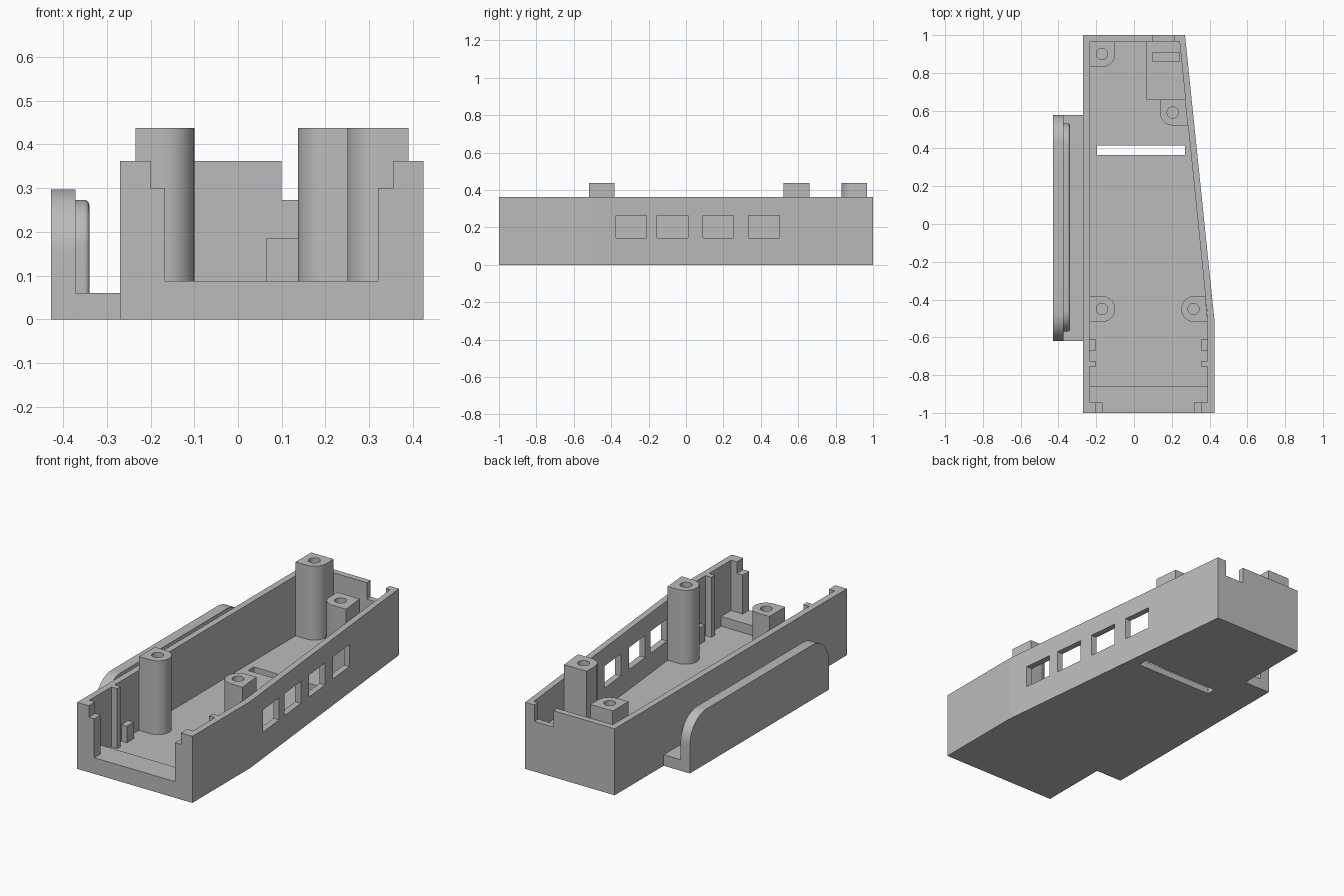
import bpy
import bmesh
from math import pi, cos, sin
from mathutils import Vector

if "Cube" in bpy.data.objects:
    bpy.data.objects.remove(bpy.data.objects["Cube"])

grey = bpy.data.materials.new("plain grey")
grey.use_nodes = True
COLOUR = (0.5, 0.5, 0.5, 1)
grey.diffuse_color = COLOUR
grey.node_tree.nodes["Principled BSDF"].inputs["Base Color"].default_value = COLOUR

TOP, FLOOR, LEDGE, POST_TOP = 0.3625, 0.035, 0.088, 0.4375
LEFT, RIGHT, BACK = -0.235, 0.39, 0.967   # inner wall faces


def inner_x(y):
    """Inner face of the wall that slants towards the back."""
    return RIGHT if y < -0.5 else RIGHT - (y + 0.5) * 0.1015


def prism(name, pts, lo, hi, axis="z"):
    """Extrude a 2D outline: (x, y) along z, or (y, z) along x."""
    place = (lambda a, b, h: (a, b, h)) if axis == "z" else (lambda a, b, h: (h, a, b))
    bm = bmesh.new()
    face = bm.faces.new([bm.verts.new(place(a, b, lo)) for a, b in pts])
    new = bmesh.ops.extrude_face_region(bm, geom=[face])["geom"]
    verts = [v for v in new if isinstance(v, bmesh.types.BMVert)]
    bmesh.ops.translate(bm, verts=verts, vec=Vector(place(0, 0, hi - lo)))
    bmesh.ops.recalc_face_normals(bm, faces=bm.faces)
    mesh = bpy.data.meshes.new(name)
    bm.to_mesh(mesh)
    bm.free()
    mesh.materials.append(grey)
    ob = bpy.data.objects.new(name, mesh)
    bpy.context.collection.objects.link(ob)
    return ob


def box(name, x0, x1, y0, y1, z0, z1):
    return prism(name, [(x0, y0), (x1, y0), (x1, y1), (x0, y1)], z0, z1)


def arc(cx, cy, r, start, end, n=12):
    return [(cx + r * cos(start + (end - start) * i / n),
             cy + r * sin(start + (end - start) * i / n)) for i in range(n + 1)]


def cut(ob, cutters):
    """Subtract the cutters, keep the result and drop the cutters."""
    for c in cutters:
        c.hide_render = True
        mod = ob.modifiers.new("cut", "BOOLEAN")
        mod.operation, mod.solver, mod.object = "DIFFERENCE", "EXACT", c
    graph = bpy.context.evaluated_depsgraph_get()
    mesh = bpy.data.meshes.new_from_object(ob.evaluated_get(graph))
    ob.modifiers.clear()
    ob.data = mesh
    for c in cutters:
        bpy.data.objects.remove(c)


def smooth(ob):
    bpy.ops.object.select_all(action="DESELECT")
    ob.select_set(True)
    bpy.context.view_layer.objects.active = ob
    bpy.ops.object.shade_smooth_by_angle(angle=pi / 6)


# Tray with one slanted side, hollowed and open at the front
tray = prism("tray", [(-0.27, -1), (0.425, -1), (0.425, -0.5), (0.27, 1), (-0.27, 1)], 0, TOP)


def cavity(y0, z0):
    return prism("cavity", [(LEFT, y0), (RIGHT, y0), (RIGHT, -0.5),
                            (inner_x(BACK), BACK), (LEFT, BACK)], z0, 0.6)


cutters = [
    cavity(-0.86, FLOOR),
    cavity(-0.945, LEDGE),
    box("front_opening", -0.167, 0.32, -1.1, -0.9, LEDGE, 0.6),
    box("front_shoulder", -0.2, 0.355, -1.1, -0.9, 0.3, 0.6),
    box("back_notch", 0.1, 0.215, 0.93, 1.1, 0.273, 0.6),
    box("floor_slot", -0.195, 0.27, 0.365, 0.415, -0.1, 0.06),
]
for y in (-0.375, -0.155, 0.09, 0.335):
    cutters.append(box("window", 0.24, 0.5, y, y + 0.165, 0.143, 0.263))
cut(tray, cutters)

# Guide ribs near the front: a tall rib and a short stop on each side
for side, x0, x1 in (("right", LEFT, -0.2), ("left", 0.355, RIGHT)):
    box(side + "_guide_rib", x0, x1, -0.755, -0.725, FLOOR, TOP)
    box(side + "_guide_stop", x0, x1, -0.67, -0.612, FLOOR, 0.125)

# Screw posts, rounded on the side that faces the inside
R = 0.068


def post(name, outline, hx, hy):
    ob = prism(name, outline, FLOOR, POST_TOP)
    hole = prism("hole", arc(hx, hy, 0.03, 0, 2 * pi, 24)[:-1], 0.15, 0.6)
    cut(ob, [hole])
    smooth(ob)


y = -0.45
post("front_right_post", [(LEFT, y + R), (LEFT, y - R)]
     + arc(-0.168, y, R, -pi / 2, pi / 2, 20), -0.17, y)
post("front_left_post", [(inner_x(y - R), y - R), (inner_x(y + R), y + R)]
     + arc(0.318, y, R, pi / 2, 3 * pi / 2, 20), 0.315, y)
post("back_right_post", [(LEFT, BACK), (LEFT, 0.832)]
     + arc(-0.168, 0.9, R, -pi / 2, 0) + [(-0.1, BACK)], -0.17, 0.9)
post("back_left_post", [(inner_x(0.522), 0.522), (inner_x(0.66), 0.66), (0.137, 0.66)]
     + arc(0.205, 0.59, R, pi, 3 * pi / 2), 0.205, 0.59)

# Raised block in the back corner with a pocket
block = prism("corner_block", [(0.065, 0.66), (inner_x(0.66), 0.66),
                               (inner_x(BACK), BACK), (0.065, BACK)], FLOOR, 0.185)
cut(block, [box("pocket", 0.097, 0.24, 0.86, 0.907, 0.08, 0.4)])

# Side clip: foot, upright plate and raised pad
box("clip_foot", -0.372, -0.27, -0.62, 0.578, 0, 0.06)


def arch(name, y0, y1, z0, z1, r, x0, x1):
    pts = ([(y0, z0), (y1, z0)] + arc(y1 - r, z1 - r, r, 0, pi / 2, 16)
           + arc(y0 + r, z1 - r, r, pi / 2, pi, 16))
    return prism(name, pts, x0, x1, "x")


smooth(arch("clip_plate", -0.62, 0.578, 0, 0.2975, 0.145, -0.428, -0.372))
pad = arch("clip_pad", -0.57, 0.533, 0.06, 0.273, 0.11, -0.372, -0.34)
bm = bmesh.new()
bm.from_mesh(pad.data)
rim = [e for e in bm.edges
       if all(v.co.x > -0.341 for v in e.verts) and any(v.co.z > 0.061 for v in e.verts)]
bmesh.ops.bevel(bm, geom=rim, offset=0.012, segments=4, profile=0.5, affect="EDGES")
bm.to_mesh(pad.data)
bm.free()
smooth(pad)
